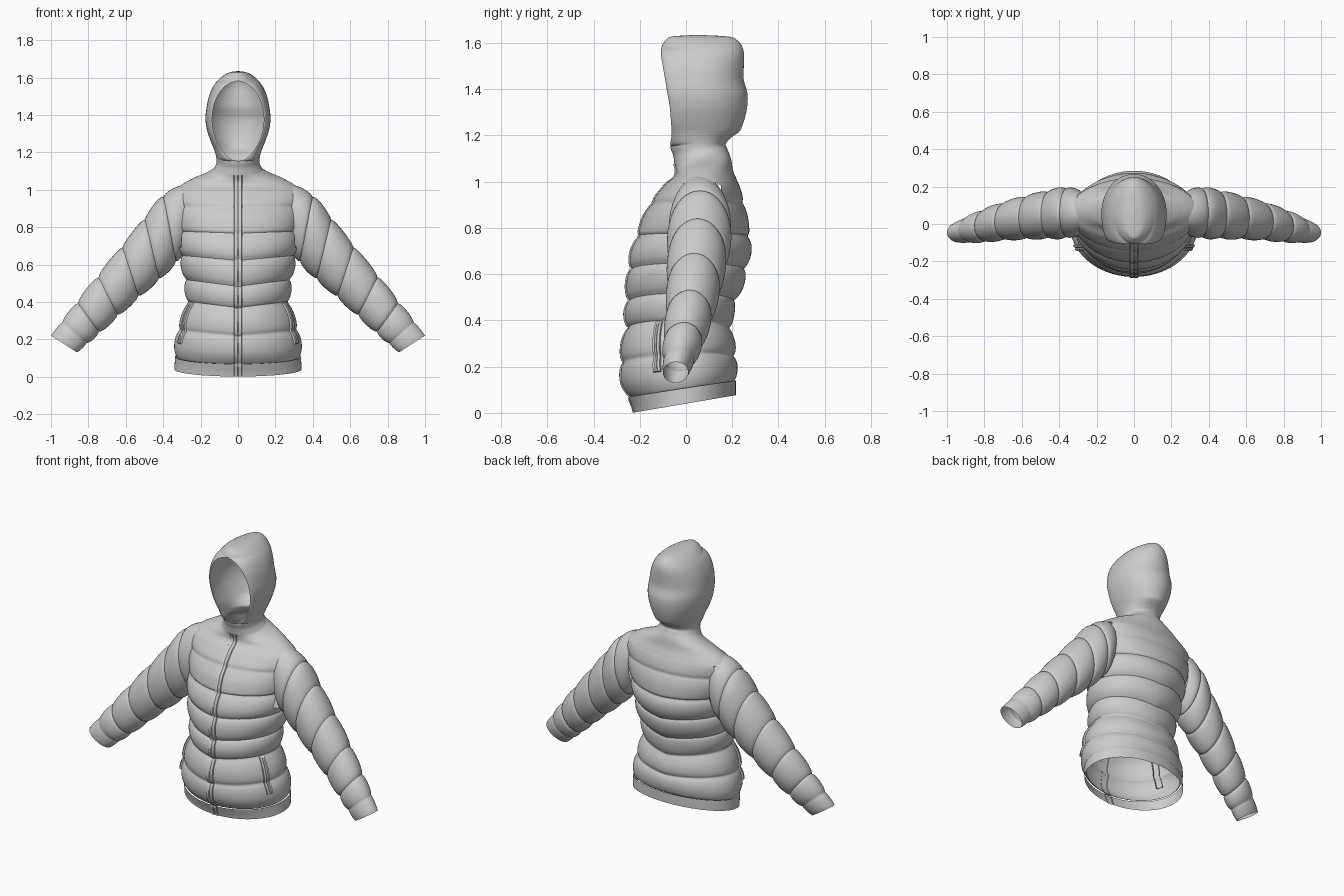
import bpy, bmesh
from math import sin, cos, pi, sqrt, asin, floor
from mathutils import Vector

if "Cube" in bpy.data.objects:
    bpy.data.objects.remove(bpy.data.objects["Cube"])


def interp(keys, u):
    """Catmull-Rom through rows of numbers, u is a fractional row index."""
    n = len(keys) - 1
    i = max(0, min(int(floor(u)), n - 1))
    f = u - i
    a, b, c, d = keys[max(i - 1, 0)], keys[i], keys[i + 1], keys[min(i + 2, n)]
    return [q + 0.5 * f * (r - p + f * (2*p - 5*q + 4*r - s + f * (3*(q - r) + s - p)))
            for p, q, r, s in zip(a, b, c, d)]


def smooth(v):
    v = max(0.0, min(1.0, v))
    return v * v * (3 - 2 * v)


def make(name, rows, ring=False, kill=None):
    """Skin a grid of points into a smooth sheet or tube."""
    bm = bmesh.new()
    g = [[bm.verts.new(p) for p in row] for row in rows]
    m = len(g[0])
    for r0, r1 in zip(g, g[1:]):
        for j in range(m if ring else m - 1):
            k = (j + 1) % m
            bm.faces.new((r0[j], r0[k], r1[k], r1[j]))
    if kill:
        bad = [f for f in bm.faces if kill(f.calc_center_median())]
        bmesh.ops.delete(bm, geom=bad, context='FACES')
    bmesh.ops.remove_doubles(bm, verts=bm.verts, dist=0.0004)
    bmesh.ops.recalc_face_normals(bm, faces=bm.faces)
    me = bpy.data.meshes.new(name)
    bm.to_mesh(me)
    bm.free()
    ob = bpy.data.objects.new(name, me)
    bpy.context.collection.objects.link(ob)
    bpy.ops.object.select_all(action='DESELECT')
    ob.select_set(True)
    bpy.context.view_layer.objects.active = ob
    bpy.ops.object.shade_smooth_by_angle(angle=0.8)
    return ob


def section(hw, yf, cy, yb, t, xo=0.0):
    """Half outline: t=0 front edge, pi/2 side, pi back centre."""
    if t < pi / 2:
        return xo + (hw - xo) * sin(t), cy - (cy - yf) * cos(t)
    return hw * sin(t), cy - (yb - cy) * cos(t)


def neck_tilt(y, z):
    return 0.29 * (y - 0.06) * max(0, 1 - abs(z - 1.11) / 0.11)


# Torso profile: z, half width, front y, widest y, back y
BODY = [(.04, .338, -.225, 0, .215), (.10, .335, -.245, 0, .215),
        (.17, .333, -.27, -.01, .215), (.25, .322, -.28, -.02, .215),
        (.33, .295, -.27, -.02, .205), (.40, .275, -.258, -.02, .197),
        (.48, .28, -.257, -.01, .205), (.56, .293, -.252, 0, .235),
        (.65, .307, -.245, 0, .262), (.75, .318, -.22, .02, .278),
        (.85, .335, -.18, .05, .263), (.93, .345, -.135, .06, .245),
        (.99, .34, -.085, .07, .225), (1.03, .30, -.055, .07, .21),
        (1.06, .24, -.045, .07, .20), (1.085, .17, -.045, .07, .19),
        (1.11, .13, -.05, .06, .178)]
SEAMS = [.10, .255, .40, .52, .65, .775, .91, 1.03]


def puff(z):
    for a, b in zip(SEAMS, SEAMS[1:]):
        if a <= z <= b:
            amp = 0.024 if z < .78 else 0.013
            return amp * (sqrt(max(0, sin(pi * (z - a) / (b - a)))) - 0.65)
    return -0.004 * smooth((1.08 - z) / .04) if z > 1 else 0.0


def body_point(z, t, side, out=0.0, quilt=True):
    i = 0
    while i < len(BODY) - 2 and z > BODY[i + 1][0]:
        i += 1
    u = i + (z - BODY[i][0]) / (BODY[i + 1][0] - BODY[i][0])
    _, hw, yf, cy, yb = interp(BODY, u)
    d = out + (puff(z) if quilt else 0)
    x, y = section(hw + d, yf - d, cy, yb + d, t)
    vee = 0.035 * max(0, sin(pi * (z - .1) / .75)) if .1 < z < .85 else 0
    dz = vee * (sin(t) - 1) + 0.17 * y * (1 - smooth((z - .04) / .35))
    return Vector((side * x, y, z + dz + neck_tilt(y, z)))


N = 36
COLS = [(1, pi * k / N) for k in range(N + 1)] + [(-1, pi * k / N) for k in range(N, -1, -1)]


def body_rows(z0, z1, n, out=0.0, quilt=True):
    return [[body_point(z0 + (z1 - z0) * i / n, t, s, out, quilt) for s, t in COLS]
            for i in range(n + 1)]


# Quilted torso with open armholes, and the hem band
make("torso", body_rows(.10, 1.11, 140),
     kill=lambda c: abs(c.x) > .305 and .69 < c.z < .995)
make("hem_band", body_rows(.04, .108, 6, .002, False))

# Hood profile: z, half width, front y, widest y, back y
HOOD = [(1.11, .13, -.05, .06, .178), (1.14, .116, -.056, .06, .172),
        (1.17, .116, -.068, .06, .192), (1.21, .126, -.062, .06, .228),
        (1.26, .146, -.065, .06, .25), (1.32, .166, -.07, .06, .264),
        (1.38, .174, -.08, .06, .266), (1.44, .168, -.09, .06, .25),
        (1.50, .155, -.10, .06, .25), (1.55, .134, -.108, .06, .251),
        (1.585, .108, -.105, .06, .243), (1.612, .077, -.088, .055, .222),
        (1.628, .045, -.06, .05, .18), (1.635, 0, .05, .05, .05)]


def opening(z):
    q = 1 - ((z - 1.375) / .205) ** 2
    return .138 * sqrt(q) if q > 0 else 0.0


rows, steps = [], 10
for i in range((len(HOOD) - 1) * steps + 1):
    z, hw, yf, cy, yb = interp(HOOD, i / steps)
    hw = max(hw, 0)
    xo = min(opening(z), hw * .95)
    row = []
    for s, t in COLS:
        x, y = section(hw, yf, cy, yb, t, xo)
        row.append(Vector((s * x, y, z + neck_tilt(y, z))))
    rows.append(row)
make("hood", rows)

# Sleeve rings: upper edge x z, lower edge x z, centre y, half depth
SLEEVE = [(.28, 1.03, .28, .68, .06, .115), (.40, .97, .33, .61, .06, .135),
          (.50, .85, .42, .52, .05, .127), (.62, .70, .53, .425, .035, .115),
          (.75, .54, .64, .325, .015, .10), (.86, .40, .74, .235, -.01, .085),
          (.945, .29, .81, .175, -.03, .068), (1.0, .22, .86, .13, -.045, .055)]


def sleeve(side):
    out, n = [], 112
    for i in range(n + 1):
        u = 7 * i / n
        xa, za, xb, zb, yc, hy = interp(SLEEVE, u)
        mid = Vector(((xa + xb) / 2, yc, (za + zb) / 2))
        up = Vector((xa - xb, 0, za - zb)) / 2
        amp = 0.015 if u < 6 else 0.005
        d = amp * (sqrt(max(0, sin(pi * (u % 1)))) - .65) if 0 < u < 7 else 0
        up = up.normalized() * (up.length + d)
        ring = []
        for k in range(40):
            a = 2 * pi * k / 40
            p = mid + up * cos(a) + Vector((0, (hy + d) * sin(a), 0))
            ring.append((side * p.x, p.y, p.z))
        out.append(ring)
    make("sleeve_right" if side > 0 else "sleeve_left", out, ring=True)


# Slanted pocket welt following the torso surface
def pocket(side):
    prof = [(-.075, -.012), (-.06, .010), (-.02, .012), (0, .005),
            (.02, .012), (.06, .010), (.075, -.012)]
    out, n = [], 24
    for i in range(n + 1):
        z = .185 + .22 * i / n
        end = i in (0, n)
        out.append([body_point(z, 1.15 + dt, side, -.012 if end else o)
                    for dt, o in prof])
    make("pocket_right" if side > 0 else "pocket_left", out)


for side in (1, -1):
    sleeve(side)
    pocket(side)

# Zip placket down the centre front
rows = []
for i in range(111):
    z = .04 + 1.07 * i / 110
    row = []
    for x, o in ((-.024, -.003), (-.02, .006), (-.004, .006), (0, .002),
                 (.004, .006), (.02, .006), (.024, -.003)):
        p = body_point(z, asin(abs(x) / .3), 1 if x > 0 else -1, o)
        row.append((x, p.y, p.z))
    rows.append(row)
make("zip_placket", rows)
